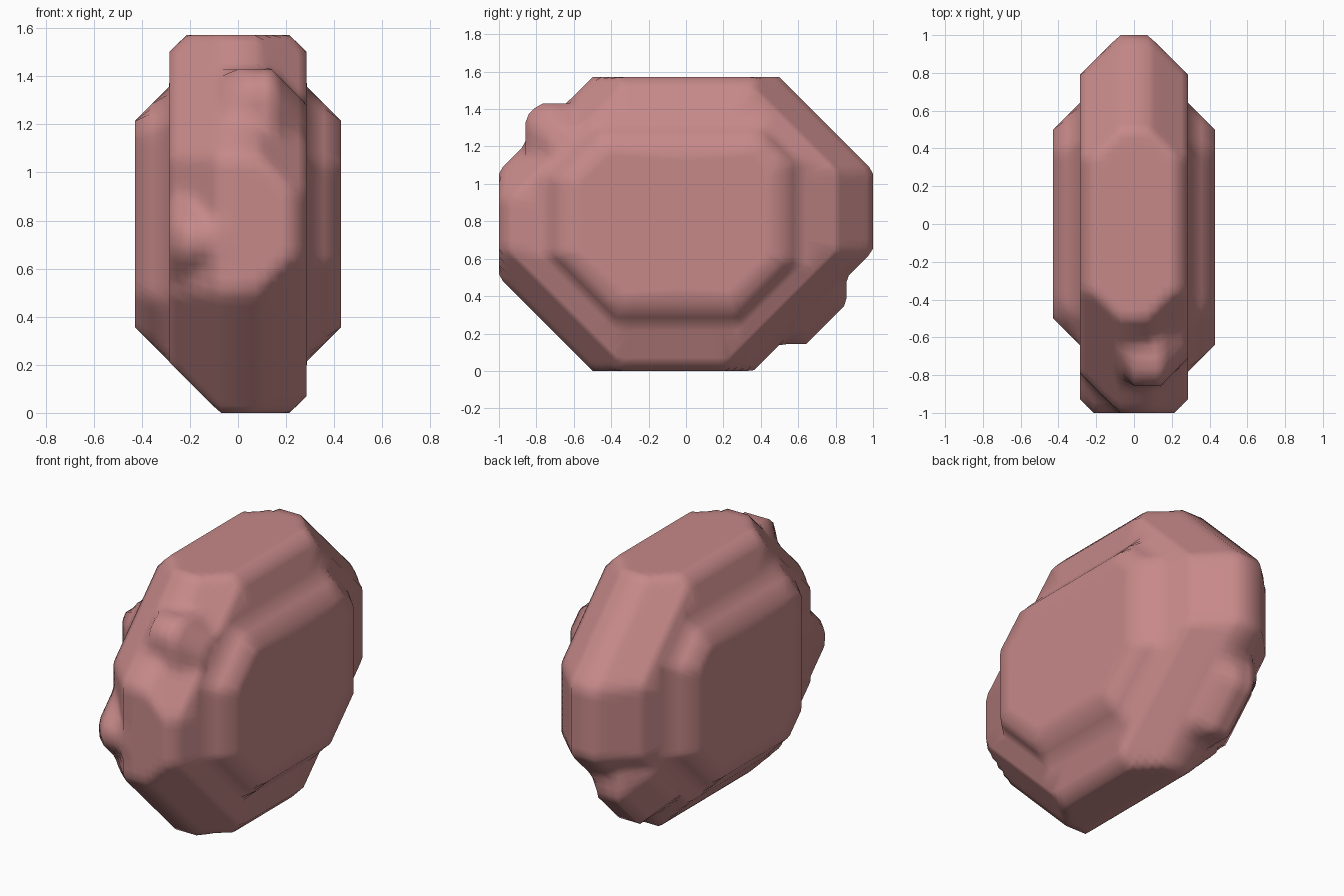
import bpy, bmesh
from math import sin, cos, pi

if "Cube" in bpy.data.objects:
    bpy.data.objects.remove(bpy.data.objects["Cube"])

N = 144          # points around each cross-section
CZ = 0.785       # height of the radial centre


def radius(a, front, back, low, high, fl, fh, bl, bh):
    """Distance from the centre to an octagon given by 4 extents and 4 diagonal limits."""
    dy, dz = cos(a), sin(a)
    planes = [(-1, 0, front), (1, 0, back), (0, -1, CZ - low), (0, 1, high - CZ),
              (-1, -1, fl + CZ), (-1, 1, fh - CZ), (1, -1, bl + CZ), (1, 1, bh - CZ)]
    return min(d / (p * dy + q * dz) for p, q, d in planes if p * dy + q * dz > 1e-6)


def core(a, x):
    """Tall narrow middle slab, bevelled towards both sides, with small corner bumps."""
    wide = max(0, abs(x) - 0.075)      # long bevel
    tight = max(0, abs(x) - 0.215)     # short bevel
    low, front = (wide, 1 - wide) if x < 0 else (tight, 1 - tight)
    r = radius(a, front, 1 - wide, low, 1.571 - tight,
               0.5 - wide, 2.071 - wide, 0.36 - wide, 2.071 - wide)
    # left front knob, upper front bump and lower back bump, fading out sideways
    if x < 0:
        r = max(r, radius(a, 1 - tight, 0.5, 0.5, 1.0,
                          0.33 - tight, 1.77 - tight, 0.0, 1.4))
    t = max(0, abs(x - 0.07) - 0.07)
    u = max(0, abs(x + 0.07) - 0.07)
    r = max(r, radius(a, 0.857 - t, 0.3, 0.6, 1.429 - t, 0.1, 2.214 - 2 * t, -0.2, 1.5))
    return max(r, radius(a, 0.3, 0.857 - u, 0.143 + u, 0.9, -0.1, 1.2, 0.5 - 2 * u, 1.4))


def cheek(a, x):
    """Broad side slab whose rim slopes at 45 degrees."""
    g = 0.429 - abs(x)
    front = 0.64 if x > 0 else 0.5
    return radius(a, front + g, 0.5 + g, 0.357 - g, 1.214 + g,
                  0.02 + g, 1.68 + g, -0.08 + g, 1.62 + g)


def ring(bm, x, func, inset=0.0):
    out = []
    for i in range(N):
        a = 2 * pi * i / N
        r = func(a, x) - inset
        out.append(bm.verts.new((x, r * cos(a), CZ + r * sin(a))))
    return out


# Boulder: cross-sections lofted from the left side to the right
sections = [(-0.429, cheek, 0.09), (-0.429, cheek, 0), (-0.357, cheek, 0), (-0.286, cheek, 0)]
sections += [(x, core, 0) for x in (-0.285, -0.25, -0.214, -0.18, -0.14, -0.11, -0.07, 0, 0.07,
                                    0.11, 0.14, 0.18, 0.214, 0.25, 0.285)]
sections += [(0.286, cheek, 0), (0.357, cheek, 0), (0.429, cheek, 0), (0.429, cheek, 0.09)]

bm = bmesh.new()
rings = [ring(bm, *s) for s in sections]
for p, q in zip(rings, rings[1:]):
    for i in range(N):
        j = (i + 1) % N
        bm.faces.new((p[i], p[j], q[j], q[i]))
bm.faces.new(rings[0])
bm.faces.new(rings[-1])
bmesh.ops.recalc_face_normals(bm, faces=bm.faces)
for f in bm.faces:
    f.smooth = True

mesh = bpy.data.meshes.new("boulder")
bm.to_mesh(mesh)
bm.free()
boulder = bpy.data.objects.new("boulder", mesh)
bpy.context.collection.objects.link(boulder)

# Dusty pink stone
mat = bpy.data.materials.new("pink_stone")
mat.diffuse_color = (0.57, 0.25, 0.25, 1)
mat.use_nodes = True
mat.node_tree.nodes["Principled BSDF"].inputs["Base Color"].default_value = mat.diffuse_color
mesh.materials.append(mat)
